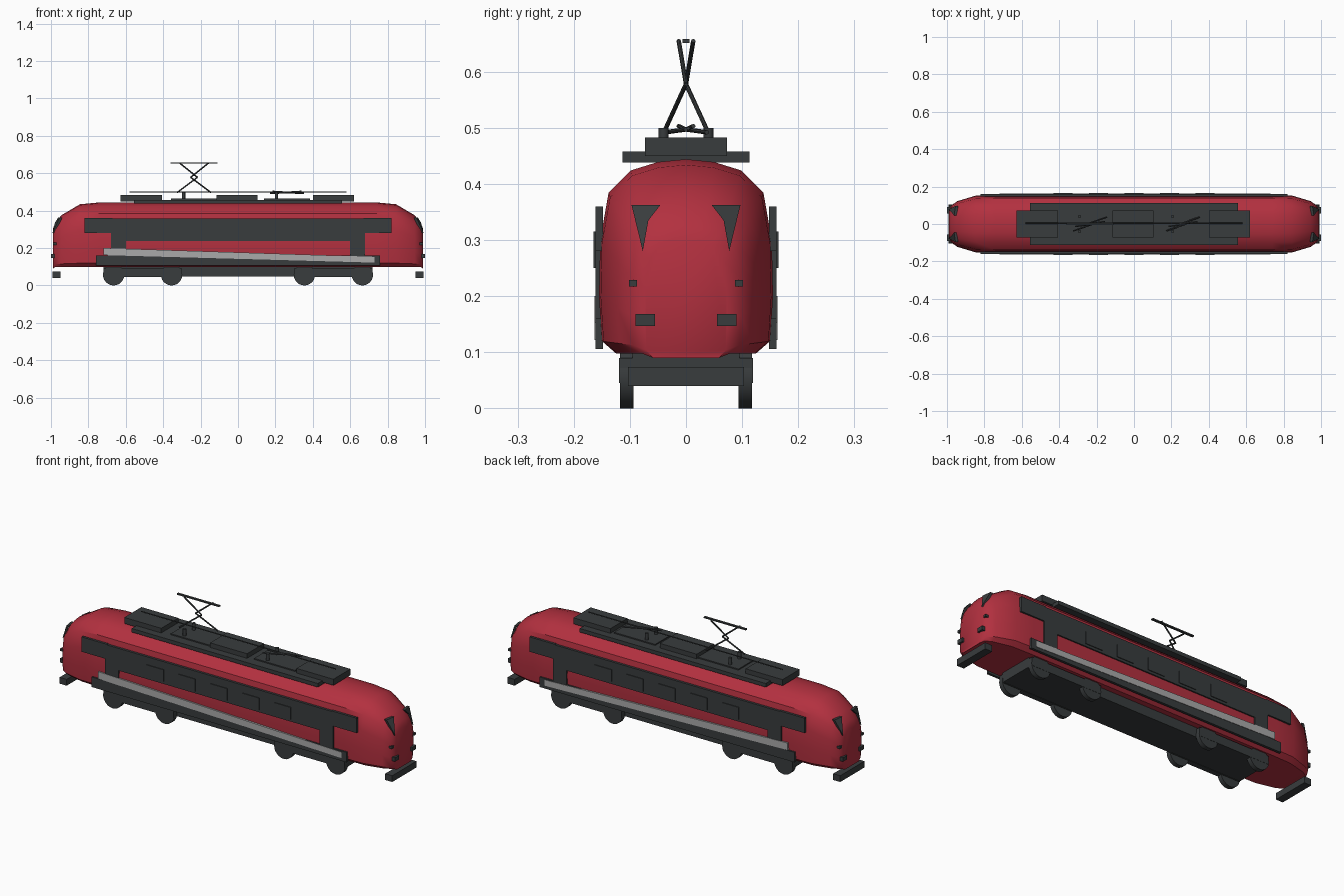
import bpy, bmesh, math
from mathutils import Vector

if "Cube" in bpy.data.objects:
    bpy.data.objects.remove(bpy.data.objects["Cube"])


def material(name, rgb):
    m = bpy.data.materials.new(name)
    m.diffuse_color = (*rgb, 1)
    m.use_nodes = True
    m.node_tree.nodes["Principled BSDF"].inputs["Base Color"].default_value = m.diffuse_color
    return m


RED = material("red_paint", (0.45, 0.03, 0.05))
DARK = material("dark_grey", (0.04, 0.045, 0.047))
SILVER = material("silver_trim", (0.4, 0.4, 0.4))


def make(name, bm, mat, smooth=None):
    bmesh.ops.recalc_face_normals(bm, faces=bm.faces[:])
    me = bpy.data.meshes.new(name)
    bm.to_mesh(me)
    bm.free()
    me.materials.append(mat)
    ob = bpy.data.objects.new(name, me)
    bpy.context.collection.objects.link(ob)
    if smooth:
        bpy.ops.object.select_all(action='DESELECT')
        ob.select_set(True)
        bpy.context.view_layer.objects.active = ob
        bpy.ops.object.shade_smooth_by_angle(angle=math.radians(smooth))
    return ob


def box(name, x0, x1, y0, y1, z0, z1, mat=DARK):
    bm = bmesh.new()
    bmesh.ops.create_cube(bm, size=1)
    for v in bm.verts:
        v.co = (x0 if v.co.x < 0 else x1, y0 if v.co.y < 0 else y1, z0 if v.co.z < 0 else z1)
    return make(name, bm, mat)


def prism(name, front, offset, mat=DARK):
    # extrude a polygon along an offset vector
    bm = bmesh.new()
    a = [bm.verts.new(p) for p in front]
    b = [bm.verts.new(Vector(p) + Vector(offset)) for p in front]
    bm.faces.new(a)
    bm.faces.new(b[::-1])
    n = len(a)
    for i in range(n):
        bm.faces.new((a[i], b[i], b[(i + 1) % n], a[(i + 1) % n]))
    return make(name, bm, mat)


def cylinder(name, p, q, r, sides=8, smooth=None):
    p, q = Vector(p), Vector(q)
    bm = bmesh.new()
    bmesh.ops.create_cone(bm, cap_ends=True, segments=sides, radius1=r, radius2=r, depth=(q - p).length)
    rot = (q - p).to_track_quat('Z', 'Y')
    for v in bm.verts:
        v.co = rot @ v.co + (p + q) / 2
    return make(name, bm, DARK, smooth)


# body shell: one cross-section scaled along the length
half = [(0.125, 0.098), (0.15, 0.12), (0.155, 0.2), (0.153, 0.3),
        (0.138, 0.385), (0.098, 0.425), (0.05, 0.44), (0, 0.445)]
section = half + [(-y, z) for y, z in half[-2::-1]]
ends = [(0.74, 0.155, 0.444), (0.845, 0.152, 0.434), (0.945, 0.122, 0.375), (0.978, 0.098, 0.33), (0.99, 0.073, 0.303)]
stations = [(-x, w, t) for x, w, t in ends[::-1]] + ends
bm = bmesh.new()
rings = []
for x, w, top in stations:
    drop = 0.008 if abs(x) > 0.98 else 0
    rings.append([bm.verts.new((x, y * w / 0.155, 0.098 - drop + (z - 0.098) * (top - 0.098 + drop) / 0.347))
                  for y, z in section])
for a, b in zip(rings, rings[1:]):
    for i in range(len(a)):
        j = (i + 1) % len(a)
        bm.faces.new((a[i], a[j], b[j], b[i]))
bm.faces.new(rings[0])
bm.faces.new(rings[-1])
make("body_shell", bm, RED, 35)

# side panels, trim and windows
for s, side in ((-1, "front"), (1, "back")):
    def plate(name, x0, x1, z0, z1, y0=0.148, y1=0.161):
        box(f"{side}_{name}", x0, x1, *sorted((s * y0, s * y1)), z0, z1)
    plate("window_band", -0.68, 0.68, 0.237, 0.357)
    plate("skirt_bar", -0.76, 0.76, 0.106, 0.16)
    for e, end in ((-1, "left"), (1, "right")):
        xs = sorted((e * 0.67, e * 0.82))
        plate(f"{end}_cab_panel", *xs, 0.28, 0.36)
        plate(f"{end}_door", *sorted((e * 0.6, e * 0.68)), 0.15, 0.25)
    for i in range(5):
        x = (i - 2) * 0.19
        plate(f"window_{i}", x - 0.05, x + 0.05, 0.25, 0.315, 0.155, 0.165)
    y = s * 0.153
    prism(f"{side}_silver_stripe", [(-0.72, y, 0.162), (0.73, y, 0.122), (0.73, y, 0.153), (-0.72, y, 0.2)],
          (0, s * 0.01, 0), SILVER)

# cab ends: windscreens, lamps, bumper
for e, end in ((-1, "left"), (1, "right")):
    for s, side in ((-1, "front"), (1, "back")):
        shape = [(0.940, 0.097, 0.362), (0.948, 0.046, 0.362), (0.965, 0.067, 0.335), (0.978, 0.077, 0.28)]
        prism(f"{end}_{side}_windscreen", [(e * x, s * y, z) for x, y, z in shape], (e * 0.014, 0, 0))
        box(f"{end}_{side}_headlamp", *sorted((e * 0.965, e * 1.0)), *sorted((s * 0.055, s * 0.09)), 0.147, 0.168)
        box(f"{end}_{side}_marker_lamp", *sorted((e * 0.96, e * 0.99)), *sorted((s * 0.087, s * 0.102)), 0.217, 0.229)
    box(f"{end}_bumper", *sorted((e * 0.95, e * 0.992)), -0.103, 0.103, 0.04, 0.074)

# underframe and wheels
box("underframe", -0.72, 0.72, -0.095, 0.095, 0.047, 0.108)
for e in (-1, 1):
    for s in (-1, 1):
        for x in (0.355, 0.665):
            cylinder("wheel", (e * x, s * 0.094, 0.057), (e * x, s * 0.118, 0.057), 0.057, 24, 35)
        box("bogie_side_frame", *sorted((e * 0.3, e * 0.72)), *sorted((s * 0.09, s * 0.119)), 0.045, 0.09)

# roof deck, equipment boxes and power line
box("roof_deck", -0.555, 0.555, -0.113, 0.113, 0.438, 0.458)
for x in (-0.517, -0.005, 0.51):
    box("roof_equipment_box", x - 0.11, x + 0.11, -0.073, 0.073, 0.45, 0.483)
cylinder("roof_power_line", (-0.58, 0.004, 0.499), (0.58, 0.004, 0.499), 0.003)

# pantographs: raised on the left, folded on the right
for cx, low, mid, top in ((-0.235, 0.497, 0.578, 0.655), (0.262, 0.492, 0.497, 0.503)):
    box("pantograph_base", cx - 0.122, cx + 0.122, -0.063, 0.063, 0.455, 0.464)
    for s in (-1, 1):
        cylinder("roof_insulator", (cx - 0.056, s * 0.04, 0.46), (cx - 0.056, s * 0.04, 0.5), 0.009, 12, 35)
        knee = (cx - s * 0.018, 0, mid)
        cylinder("pantograph_lower_arm", (cx + s * 0.09, s * 0.037, low), knee, 0.004)
        cylinder("pantograph_upper_arm", knee, (cx + s * 0.078, s * 0.013, top), 0.004)
    if top > 0.6:
        box("contact_bar", cx - 0.125, cx + 0.125, -0.006, 0.006, 0.651, 0.658)
